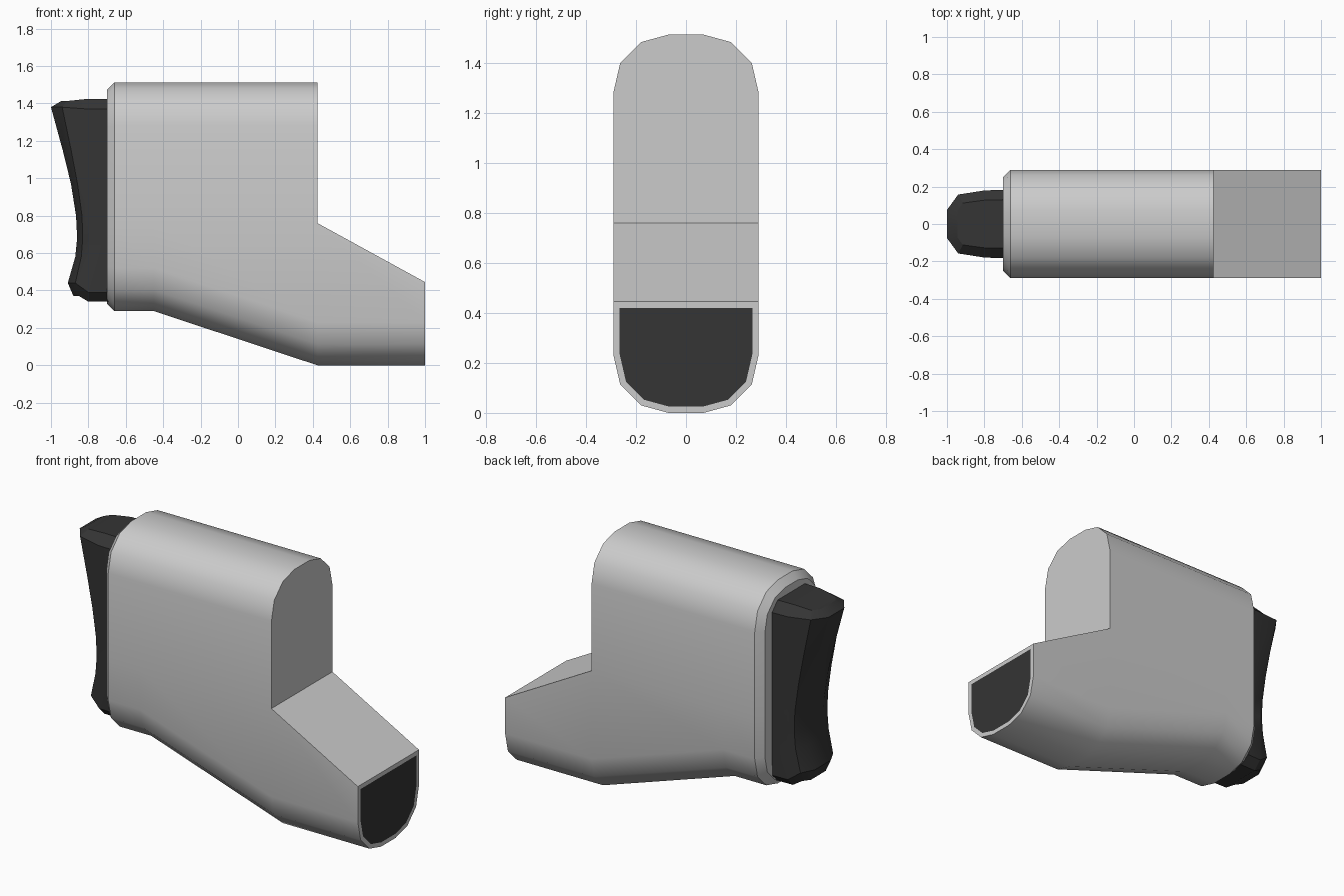
import bpy, bmesh, math

if "Cube" in bpy.data.objects:
    bpy.data.objects.remove(bpy.data.objects["Cube"])

# Half of the rounded end section: (half width, height above the end)
ARC = [(.29, .23), (.263, .113), (.18, .03), (.07, 0)]
dark = bpy.data.materials.new("dark_plastic")
dark.diffuse_color = (.035, .035, .035, 1)
dark.use_nodes = True
dark.node_tree.nodes["Principled BSDF"].inputs["Base Color"].default_value = dark.diffuse_color


def bridge(bm, a, b, closed=True):
    n = len(a)
    for i in range(n if closed else n - 1):
        j = (i + 1) % n
        bm.faces.new((a[i], a[j], b[j], b[i]))


def finish(bm, name, mats, angle):
    bmesh.ops.recalc_face_normals(bm, faces=bm.faces)
    me = bpy.data.meshes.new(name)
    bm.to_mesh(me)
    bm.free()
    ob = bpy.data.objects.new(name, me)
    bpy.context.collection.objects.link(ob)
    for m in mats:
        me.materials.append(m)
    bpy.ops.object.select_all(action='DESELECT')
    ob.select_set(True)
    bpy.context.view_layer.objects.active = ob
    bpy.ops.object.shade_smooth_by_angle(angle=math.radians(angle))
    return ob


# Housing: U-shaped lower half plus rounded upper half, lofted along x
def lower(x, z, shoulder, s=1):
    pts = [(x, -.29 * s, shoulder)]
    pts += [(x, -w * s, z + h * s) for w, h in ARC]
    return pts + [(p[0], -p[1], p[2]) for p in reversed(pts)]


def upper(x, z, s=1):
    pts = [(x, w * s, z - h * s) for w, h in ARC]
    return pts + [(p[0], -p[1], p[2]) for p in reversed(pts)]


bm = bmesh.new()
rings = []
for x, z0, z1, s in [(-.7, .33, 1.473, .865), (-.66, .29, 1.513, 1),
                     (-.45, .29, 1.513, 1), (.425, 0, 1.513, 1)]:
    rings.append([bm.verts.new(p) for p in lower(x, z0, .76, s) + upper(x, z1, s)])
for a, b in zip(rings, rings[1:]):
    bridge(bm, a, b)
bm.faces.new(rings[0])

# Step face and tapering spout
step = rings[-1]
bm.faces.new(step[9:] + step[:1])
tip = [bm.verts.new(p) for p in lower(1, 0, .445)]
bridge(bm, step[:10], tip)

# Dark mouth framed by a thin rim
mouth = bm.faces.new(tip)
bmesh.ops.recalc_face_normals(bm, faces=bm.faces)
bmesh.ops.inset_region(bm, faces=[mouth], thickness=.025, use_even_offset=True)
mouth.material_index = 1
grey = bpy.data.materials.new("grey_plastic")
grey.diffuse_color = (.8, .8, .8, 1)
grey.use_nodes = True
grey.node_tree.nodes["Principled BSDF"].inputs["Base Color"].default_value = grey.diffuse_color
finish(bm, "housing", [grey, dark], 40)

# Rear cap: chamfered sections stacked in z, concave along the back
# (z at housing, z at back, back x, chamfer depth, half width, back half width)
SECTIONS = [(.34, .37, -.88, .03, .13, .07), (.39, .44, -.91, .04, .18, .075),
            (.58, .58, -.87, .032, .183, .075), (.68, .68, -.86, .03, .183, .075),
            (.8, .8, -.866, .032, .183, .075), (.97, .97, -.893, .035, .183, .075),
            (1.15, 1.15, -.937, .045, .183, .075), (1.37, 1.38, -1, .06, .183, .075),
            (1.425, 1.413, -.945, .03, .13, .07)]
bm = bmesh.new()
rings = []
for zf, zb, x, d, w, wb in SECTIONS:
    half = [(-.69, w, zf), (-.8, w * .98, zf), (x + d, w * .86, zb), (x, wb, zb)]
    pts = half + [(p[0], -p[1], p[2]) for p in reversed(half)]
    rings.append([bm.verts.new(p) for p in pts])
for a, b in zip(rings, rings[1:]):
    bridge(bm, a, b)
for ring in (rings[0], rings[-1]):
    for i in range(3):
        bm.faces.new((ring[i], ring[i + 1], ring[6 - i], ring[7 - i]))
finish(bm, "rear_cap", [dark], 28)
